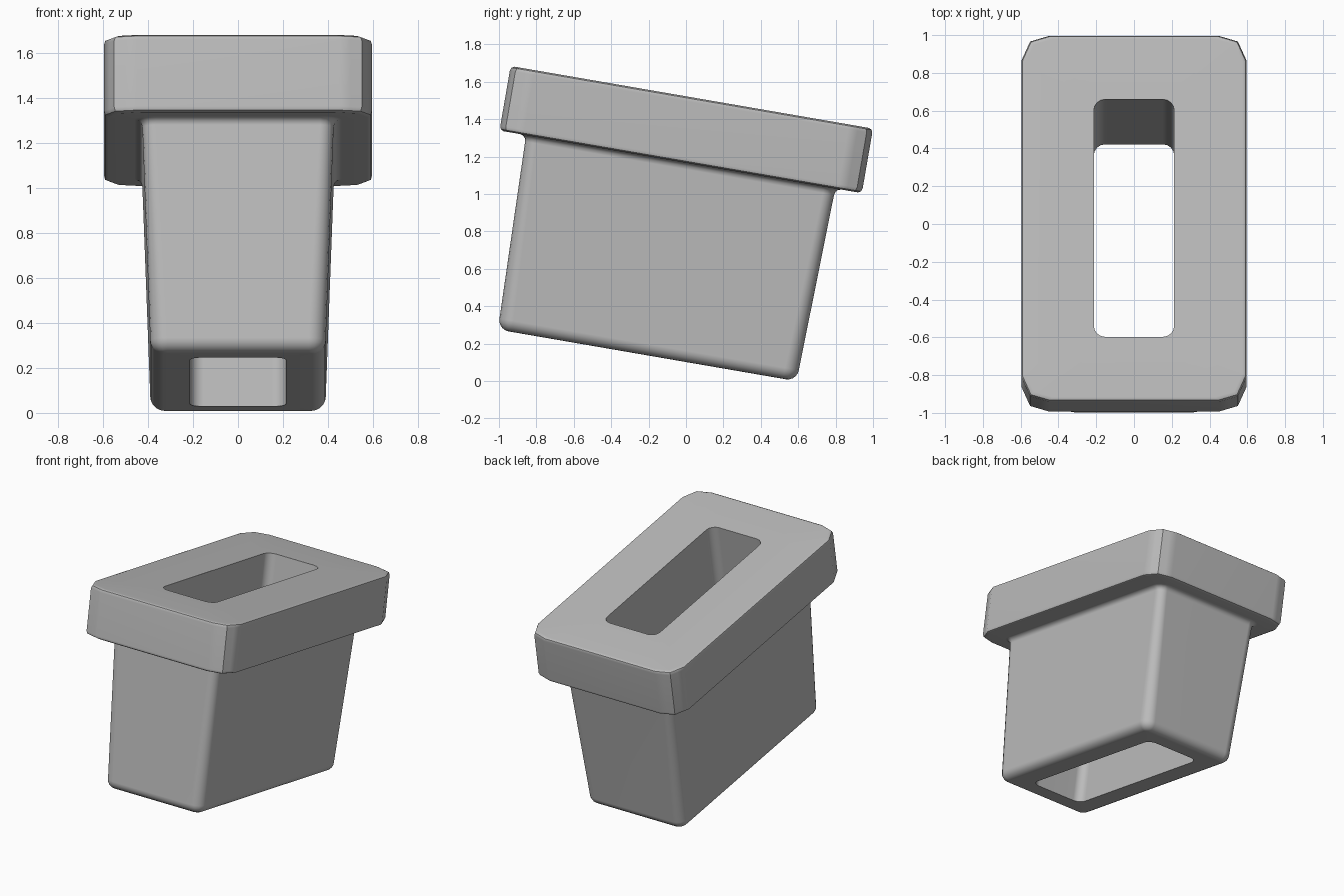
import bpy, bmesh, math
from mathutils import Matrix

cube = bpy.data.objects.get("Cube")
if cube:
    bpy.data.objects.remove(cube, do_unlink=True)

TILT = math.radians(-9.8)
CENTRE_Y = -0.2275
STEPS = 4  # segments per corner

grey = bpy.data.materials.new("plain grey")
grey.use_nodes = True
grey.diffuse_color = (0.5, 0.5, 0.5, 1)
grey.node_tree.nodes["Principled BSDF"].inputs["Base Color"].default_value = (0.5, 0.5, 0.5, 1)


def round_corner(r):
    """Offsets inward from the sharp corner, from the +x side to the +y side."""
    angles = [math.pi / 2 * i / STEPS for i in range(STEPS + 1)]
    return [(r - r * math.cos(a), r - r * math.sin(a)) for a in angles]


def facet_corner():
    """Two-facet corner of the collar."""
    a, b, c = (0, 0.13), (0.045, 0.03), (0.145, 0)
    mid = lambda p, q: ((p[0] + q[0]) / 2, (p[1] + q[1]) / 2)
    return [a, mid(a, b), b, mid(b, c), c]


def ring(bm, hx, hy, z, corner):
    pts = [(hx - dx, hy - dy) for dx, dy in corner]
    loop = pts + [(-x, y) for x, y in reversed(pts)]
    loop += [(-x, -y) for x, y in loop]
    return [bm.verts.new((x, y + CENTRE_Y, z)) for x, y in loop]


bm = bmesh.new()
facet, hole = facet_corner(), round_corner(0.06)

# collar, from the hole rim outwards and down
levels = [(0.213, 0.638, 1.5, hole),
          (0.575, 0.962, 1.5, facet),
          (0.59, 0.977, 1.492, facet),
          (0.595, 0.983, 1.475, facet),
          (0.595, 0.983, 1.175, facet),
          (0.59, 0.977, 1.158, facet),
          (0.575, 0.962, 1.15, facet)]

# concave fillet under the collar
for i in range(4):
    a = math.pi / 6 * i
    out = 0.035 * (1 - math.sin(a))
    levels.append((0.425 + out, 0.838 + out, 1.115 + 0.035 * math.cos(a),
                   round_corner(0.06 + out)))

# tapered body and its rounded bottom edge
R = 0.06
for i in range(6):
    a = math.pi / 10 * i
    inset = R * (1 - math.cos(a))
    levels.append((0.39 - inset, 0.812 - inset, 0.1 + R - R * math.sin(a),
                   round_corner(0.075 - inset)))

# lower rim of the through hole
levels.append((0.213, 0.638, 0.1, hole))

rings = [ring(bm, *lv) for lv in levels]
for a, b in zip(rings, rings[1:] + rings[:1]):
    n = len(a)
    for i in range(n):
        j = (i + 1) % n
        bm.faces.new((a[i], b[i], b[j], a[j]))
bmesh.ops.recalc_face_normals(bm, faces=bm.faces)
bm.transform(Matrix.Rotation(TILT, 4, 'X'))

mesh = bpy.data.meshes.new("collared_sleeve")
bm.to_mesh(mesh)
bm.free()
mesh.materials.append(grey)
sleeve = bpy.data.objects.new("collared_sleeve", mesh)
bpy.context.collection.objects.link(sleeve)

# smooth shading with the hole rims kept sharp
bpy.context.view_layer.objects.active = sleeve
sleeve.select_set(True)
bpy.ops.object.shade_smooth_by_angle(angle=math.radians(40))
weighted = sleeve.modifiers.new("weighted normals", 'WEIGHTED_NORMAL')
weighted.keep_sharp = True
